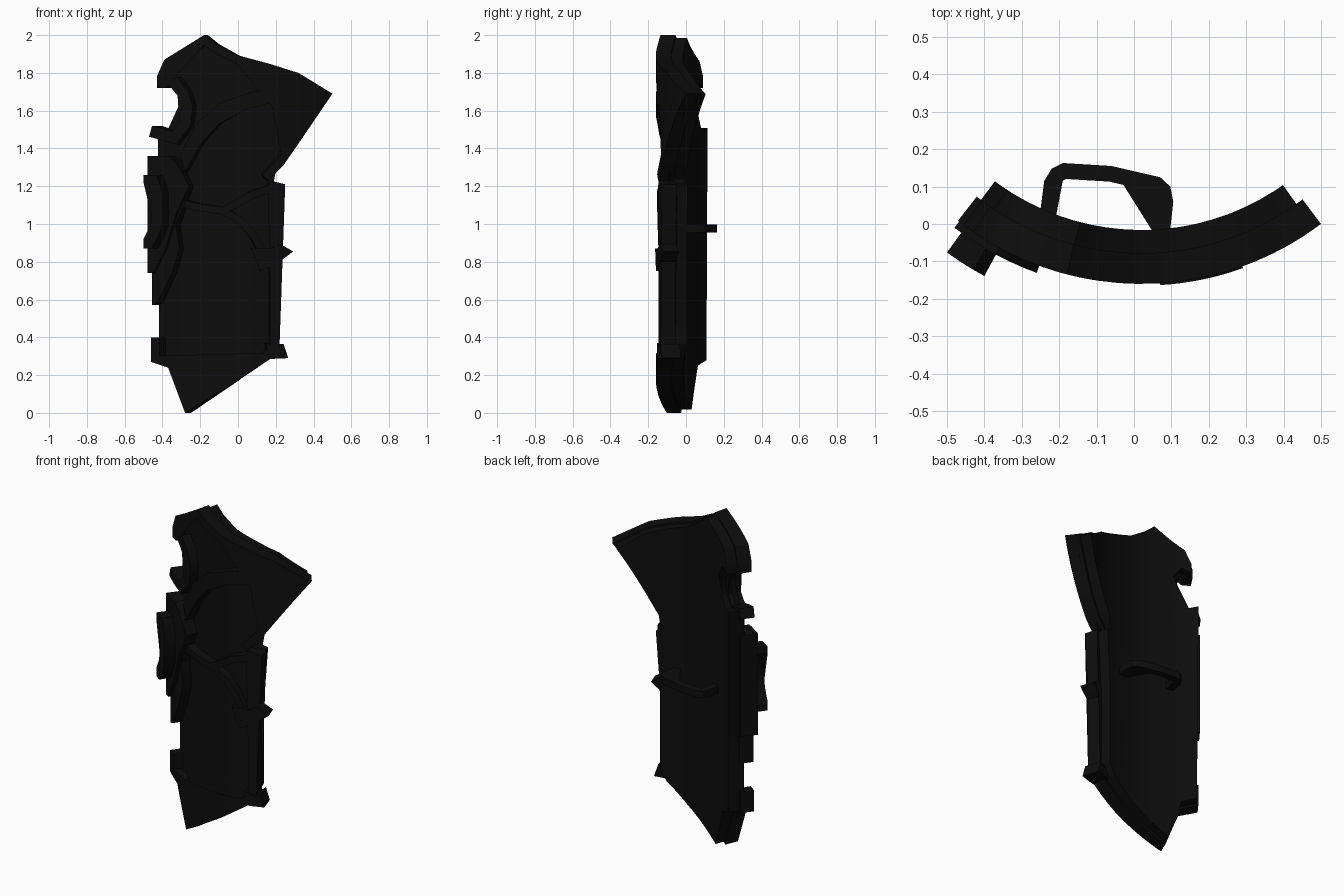
import bpy, bmesh, math
from mathutils import Vector

if "Cube" in bpy.data.objects:
    bpy.data.objects.remove(bpy.data.objects["Cube"])

CX, CY, R = 0.02, 0.64, 0.80      # axis of the curved shield and its front radius

def flat_material(name, rgb):
    m = bpy.data.materials.new(name)
    m.diffuse_color = (*rgb, 1)
    m.use_nodes = True
    m.node_tree.nodes["Principled BSDF"].inputs["Base Color"].default_value = m.diffuse_color
    return m

black = flat_material("charcoal black", (0.004, 0.004, 0.004))

def offset(path, w):
    """Shift an open path to its right by w with mitred corners."""
    pts = [Vector(p) for p in path]
    nor = []
    for a, b in zip(pts, pts[1:]):
        d = (b - a).normalized()
        nor.append(Vector((d.y, -d.x)))
    out = []
    for i, p in enumerate(pts):
        n0, n1 = nor[max(i - 1, 0)], nor[min(i, len(nor) - 1)]
        out.append(tuple(p + (n0 + n1) * (w / max(1 + n0.dot(n1), 0.35))))
    return out

def finish(bm, name):
    bmesh.ops.recalc_face_normals(bm, faces=bm.faces)
    me = bpy.data.meshes.new(name)
    bm.to_mesh(me)
    bm.free()
    me.materials.append(black)
    ob = bpy.data.objects.new(name, me)
    bpy.context.collection.objects.link(ob)
    bpy.ops.object.select_all(action='DESELECT')
    ob.select_set(True)
    bpy.context.view_layer.objects.active = ob
    bpy.ops.object.shade_smooth_by_angle(angle=math.radians(30))
    return ob

def slab(pts):
    """Flat polygon in x/z as triangles."""
    bm = bmesh.new()
    f = bm.faces.new([bm.verts.new((x, 0, z)) for x, z in pts])
    bmesh.ops.triangulate(bm, faces=[f], ngon_method='EAR_CLIP')
    return bm

def thicken(bm):
    ext = bmesh.ops.extrude_face_region(bm, geom=bm.faces[:])
    for v in ext["geom"]:
        if isinstance(v, bmesh.types.BMVert):
            v.co.y = 1

def plate(name, pts, r0, r1, ref=R):
    """Outline read from the front, wrapped round the axis between two radii."""
    bm = slab(pts)
    for i in range(-10, 11):
        bmesh.ops.bisect_plane(bm, geom=bm.verts[:] + bm.edges[:] + bm.faces[:],
                               plane_co=(i * 0.05 + 0.003, 0, 0), plane_no=(1, 0, 0))
    thicken(bm)
    for v in bm.verts:
        a = math.asin((v.co.x - CX) / ref)
        r = r0 + (r1 - r0) * v.co.y
        v.co.x, v.co.y = CX + r * math.sin(a), CY - r * math.cos(a)
    return finish(bm, name)

def band(name, path, w, r0, r1):
    return plate(name, path + offset(path, w)[::-1], r0, r1)

# Outline paths, clockwise seen from the front
top = [(-.43, 1.72), (-.43, 1.78), (-.39, 1.87), (-.18, 2.0), (-.11, 1.95), (.01, 1.89),
       (.16, 1.85), (.32, 1.80), (.5, 1.69), (.41, 1.59), (.33, 1.44), (.24, 1.31), (.16, 1.23)]
lower = [(.17, 1.23), (.25, 1.21), (.22, .85), (.22, .36), (.17, .285), (0, .17),
         (-.28, 0), (-.37, .24), (-.46, .27), (-.46, .40)]
notch = [(-.455, 1.52), (-.40, 1.505), (-.35, 1.49), (-.31, 1.54), (-.30, 1.62),
         (-.32, 1.68), (-.37, 1.74)]

# Main curved panel
plate("shield_panel", offset(top, .012) + offset(lower, .012)
      + [(-.45, .45), (-.45, 1.46)] + offset(notch, .012), .656, .745)

# Raised rims
band("upper_rim", top, .045, .718, .80)
band("lower_rim", lower, .045, .718, .80)
band("notch_rim", notch, .06, .718, .80)

# Raised bands on the front
plate("crest_band", [(-.28, 1.28), (-.2, 1.42), (-.1, 1.53), (.05, 1.61), (.2, 1.645), (.46, 1.665),
                     (.46, 1.70), (.25, 1.72), (.08, 1.70), (-.1, 1.64), (-.22, 1.53), (-.31, 1.36)],
      .73, .80)
band("cross_band", [(-.30, 1.13), (-.22, 1.11), (-.08, 1.09), (.06, 1.17), (.21, 1.22)], .04, .73, .795)
band("branch_band", [(-.08, 1.09), (.03, 1.03), (.10, .95), (.15, .86)], .04, .73, .79)

# Thorns on the right edge
plate("middle_thorn", [(.07, .87), (.17, .87), (.22, .895), (.29, .855), (.22, .80), (.12, .75), (.13, .81)],
      .718, .805)
plate("lower_thorn", [(.15, .37), (.22, .35), (.24, .365), (.265, .29), (.16, .285)], .70, .805)

# Layered emblem on the left edge
plate("emblem_base", [(-.455, .57), (-.43, .58), (-.35, .74), (-.31, .87), (-.33, 1.0), (-.28, 1.12),
                      (-.29, 1.28), (-.455, 1.30)], .718, .80)
plate("emblem_shell", [(-.48, .74), (-.45, .74), (-.38, .88), (-.33, 1.05), (-.26, 1.2), (-.33, 1.33),
                       (-.37, 1.36), (-.48, 1.36)], .718, .82, .82)
plate("emblem_bracket", [(-.5, 1.26), (-.43, 1.26), (-.40, 1.17), (-.40, .99), (-.43, .92), (-.46, .87),
                         (-.5, .87), (-.5, .92), (-.465, .99), (-.45, 1.07), (-.465, 1.17), (-.5, 1.22)],
      .80, .885, .885)

# Grip on the back, bent bar of constant height
grip = [(-.255, .0), (-.24, .115), (-.22, .148), (-.19, .163), (-.06, .155), (.07, .125),
        (.097, .10), (.105, .06), (.095, -.03)]
bm = slab(grip + offset(grip, .042)[::-1])
thicken(bm)
for v in bm.verts:
    v.co.y, v.co.z = v.co.z, .955 + .042 * v.co.y
finish(bm, "back_grip")
